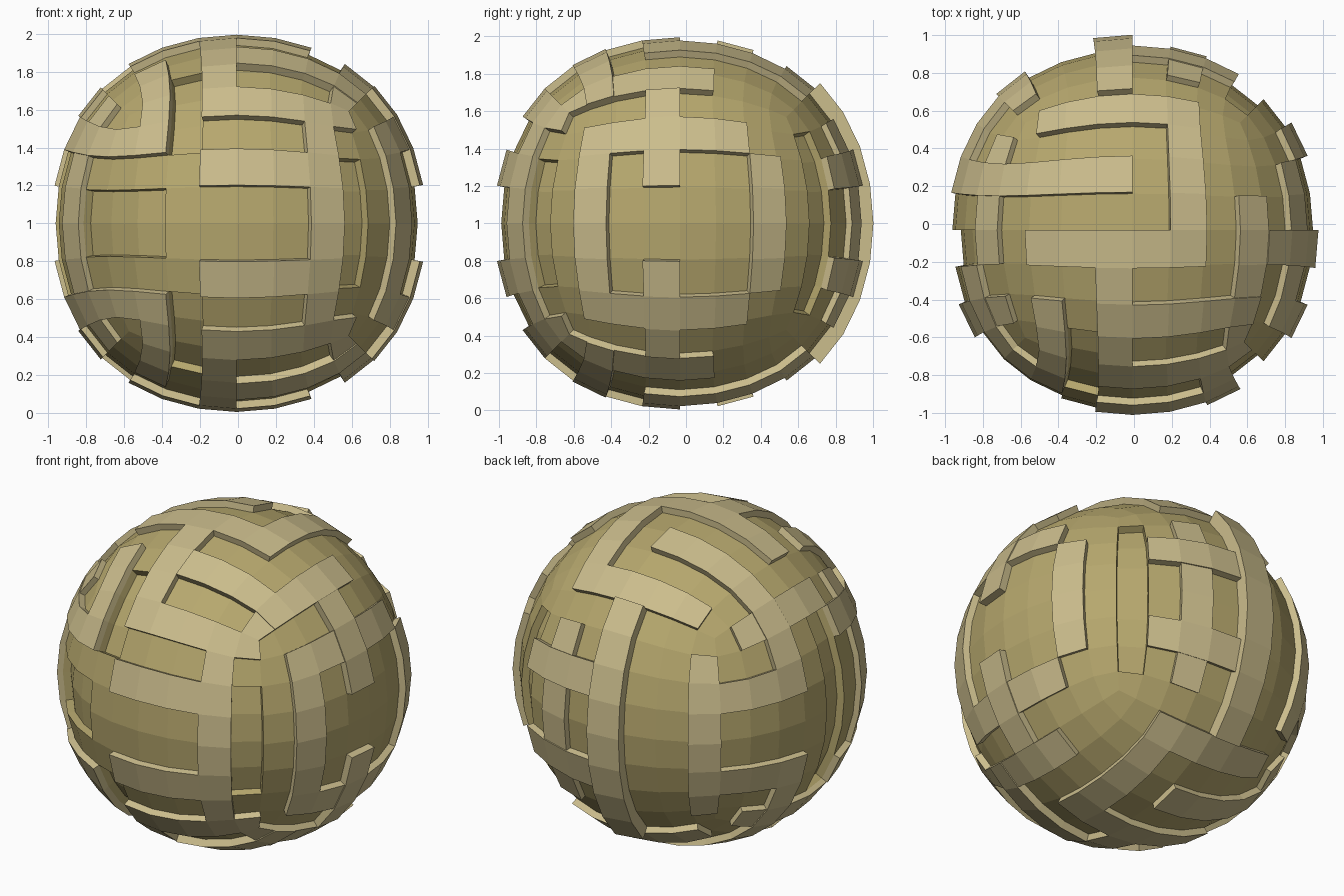
import bpy, bmesh
from mathutils import Vector

if "Cube" in bpy.data.objects:
    bpy.data.objects.remove(bpy.data.objects["Cube"])

CENTRE = Vector((-0.007, -0.033, 1.0))


def material(name, rgb):
    m = bpy.data.materials.new(name)
    m.diffuse_color = (*rgb, 1)
    m.use_nodes = True
    m.node_tree.nodes["Principled BSDF"].inputs["Base Color"].default_value = m.diffuse_color
    return m


base_mat = material("khaki hull", (0.47, 0.39, 0.155))
strip_mat = material("pale khaki plating", (0.60, 0.51, 0.265))


def rounded_cube(kind):
    """Cube divided 8 x 8 per side; SIMPLE gives the grid index, CATMULL_CLARK the shape."""
    bpy.ops.mesh.primitive_cube_add(size=8)
    ob = bpy.context.object
    mod = ob.modifiers.new("subdivide", 'SUBSURF')
    mod.subdivision_type = kind
    mod.levels = 3
    bpy.ops.object.modifier_apply(modifier=mod.name)
    pts = [v.co.copy() for v in ob.data.vertices]
    faces = [tuple(p.vertices) for p in ob.data.polygons]
    bpy.data.objects.remove(ob)
    return pts, faces


grid, cells = rounded_cube('SIMPLE')
shape, cells = rounded_cube('CATMULL_CLARK')
scale = 0.955 / max(p.z for p in shape)
shape = [p * scale for p in shape]
mids = [sum((grid[i] for i in f), Vector()) / 4 for f in cells]


def pick(box):
    """Cells whose grid position lies in the box x0,x1,y0,y1,z0,z1 (each -4..4)."""
    e = 0.05
    return [k for k, m in enumerate(mids)
            if all(box[2 * a] - e <= m[a] <= box[2 * a + 1] + e for a in range(3))]


def mirrored(box):
    x0, x1, y0, y1, z0, z1 = box
    return [box] if z0 == -z1 else [box, (x0, x1, y0, y1, -z1, -z0)]


def finish(bm, name, mat):
    bmesh.ops.recalc_face_normals(bm, faces=bm.faces)
    bmesh.ops.translate(bm, verts=bm.verts, vec=CENTRE)
    me = bpy.data.meshes.new(name)
    bm.to_mesh(me)
    bm.free()
    me.materials.append(mat)
    ob = bpy.data.objects.new(name, me)
    bpy.context.collection.objects.link(ob)


def push(bm, faces, dist):
    """Extrude a patch of faces outward (or inward) as one region."""
    ret = bmesh.ops.extrude_face_region(bm, geom=faces)
    for v in [g for g in ret["geom"] if isinstance(g, bmesh.types.BMVert)]:
        v.co += v.co.normalized() * dist


# hull with sunken panels
recesses = [
    (-4, -2, -4, -3, -1, 1),     # front left, round the corner
    (3, 4, -4, -4, -2, 2),       # front right column
    (-2, -1, -4, -3, 2, 4),      # front top notch
    (-4, -4, -1, 0, -3, 3),      # left column
    (3, 4, 4, 4, -3, 3),         # back right column
]
bm = bmesh.new()
vs = [bm.verts.new(p) for p in shape]
fs = [bm.faces.new([vs[i] for i in f]) for f in cells]
groups = [[fs[k] for k in pick(b)] for r in recesses for b in mirrored(r)]
for g in groups:
    r = bmesh.ops.extrude_face_region(bm, geom=g)
    for v in [q for q in r["geom"] if isinstance(q, bmesh.types.BMVert)]:
        v.co -= v.co.normalized() * 0.045
    bmesh.ops.delete(bm, geom=[f for f in g if f.is_valid], context='FACES')
finish(bm, "hull", base_mat)

# raised strips: name, grid box, height (mirrored to the lower half)
T = 0.04
strips = [
    ("top_cross_strip", (-3, 2, -1, 0, 4, 4), T),
    ("top_long_strip", (1, 2, 0, 4, 4, 4), T),
    ("top_back_strip", (-3, 1, 3, 4, 4, 4), T),
    ("top_left_wrap", (-4, 0, 1, 2, 1, 4), T),
    ("top_front_strip", (0, 4, -3, -2, 4, 4), T + 0.006),
    ("top_right_strip", (3, 4, -4, 1, 4, 4), T),
    ("front_cross_strip", (-1, 3, -4, -4, 1, 2), T),
    ("front_column", (2, 3, -4, -4, -3, 3), T),
    ("front_upper_strip", (0, 4, -4, -4, 3, 4), T),
    ("front_top_wrap", (-1, 0, -4, -1, 3, 4), T),
    ("front_left_wrap", (-3, -2, -4, -2, 2, 4), T),
    ("corner_wrap", (-4, -3, -4, -1, 2, 3), T),
    ("left_column", (-4, -4, -3, -2, -4, 4), T - 0.006),
    ("left_upper_strip", (-4, -4, -1, 3, 3, 4), T - 0.006),
    ("left_cross_strip", (-4, -4, 1, 4, 1, 2), T),
    ("right_front_column", (4, 4, -3, -2, -2, 2), T),
    ("right_back_column", (4, 4, 2, 3, -2, 2), T),
    ("right_cross_strip", (4, 4, -3, 2, 2, 3), T),
    ("right_centre_strip", (4, 4, -1, 0, 1, 4), T + 0.006),
    ("back_centre_column", (-1, 0, 4, 4, -4, 4), 0.08),
    ("back_left_column", (-4, -3, 4, 4, -3, 3), T),
    ("back_cross_strip", (0, 3, 4, 4, 1, 2), T),
    ("back_right_column", (1, 2, 4, 4, -3, 3), T - 0.006),
]
for name, box, t in strips:
    for b in mirrored(box):
        keep = pick(b)
        if name == "corner_wrap":    # only the front and left cells next to that corner
            keep = [k for k in keep if mids[k].x < -3.9 or mids[k].y < -3.9]
        bm = bmesh.new()
        vmap = {}
        for k in keep:
            for i in cells[k]:
                if i not in vmap:
                    vmap[i] = bm.verts.new(shape[i])
            bm.faces.new([vmap[i] for i in cells[k]])
        push(bm, bm.faces[:], t)
        finish(bm, name, strip_mat)
